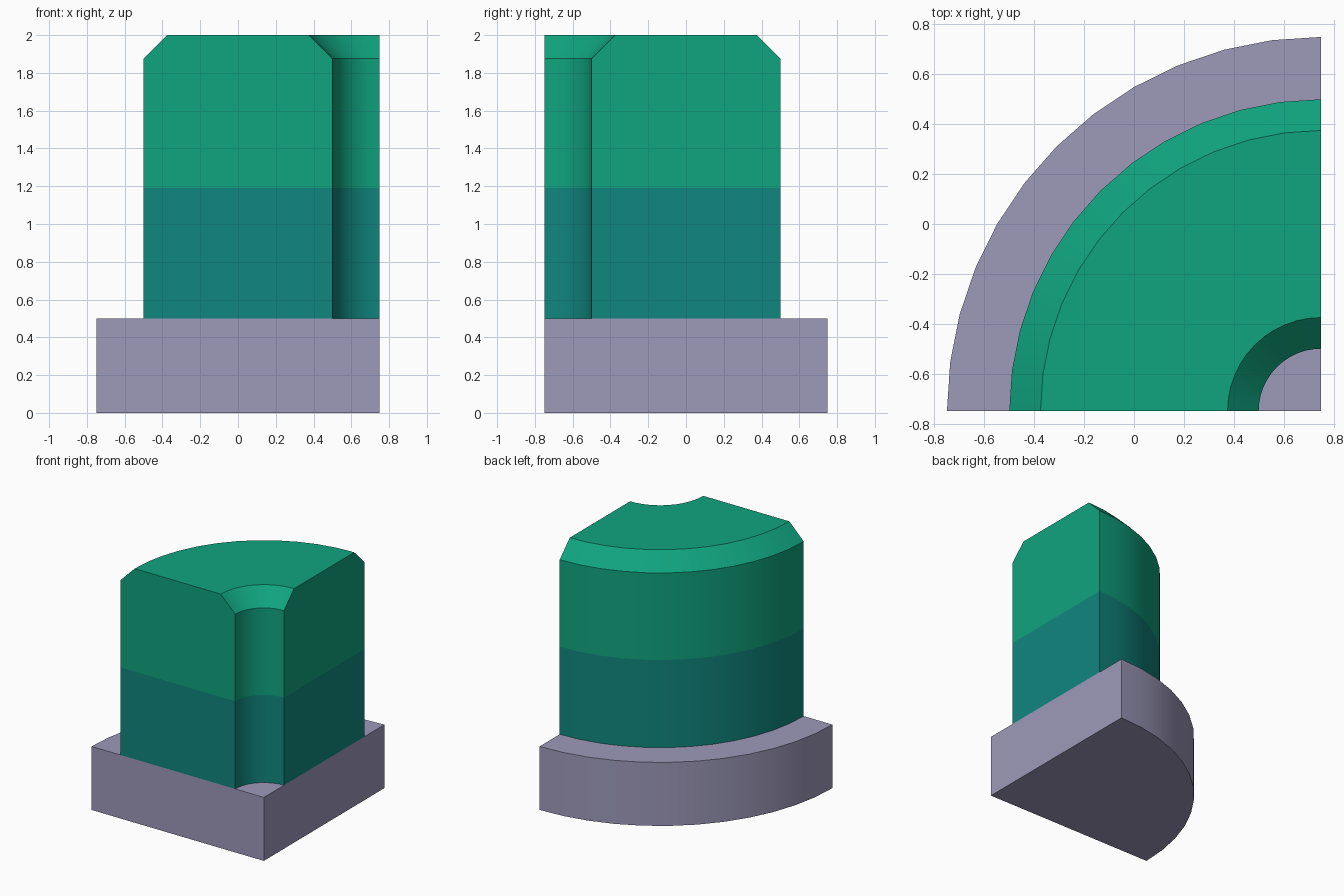
import bpy, bmesh
from math import cos, sin, pi, radians

if "Cube" in bpy.data.objects:
    bpy.data.objects.remove(bpy.data.objects["Cube"])

CORNER = (0.75, -0.75)   # axis of the quarter revolve
SEGMENTS = 12


def material(name, rgb):
    m = bpy.data.materials.new(name)
    m.diffuse_color = (*rgb, 1)
    m.use_nodes = True
    m.node_tree.nodes["Principled BSDF"].inputs["Base Color"].default_value = m.diffuse_color
    return m


def quarter_revolve(name, profile, mats, split=None):
    """Sweep a closed (radius, z) profile 90 degrees about the corner axis."""
    bm = bmesh.new()
    rings = []
    for i in range(SEGMENTS + 1):
        a = pi / 2 + pi / 2 * i / SEGMENTS
        rings.append([bm.verts.new((CORNER[0] + r * cos(a), CORNER[1] + r * sin(a), z))
                      for r, z in profile])
    n = len(profile)
    for a, b in zip(rings, rings[1:]):
        for j in range(n):
            k = (j + 1) % n
            if profile[j][0] == profile[k][0] == 0:
                continue    # edge lying on the axis sweeps no surface
            bm.faces.new((a[j], a[k], b[k], b[j]))
    bm.faces.new(rings[0])
    bm.faces.new(rings[-1])
    bmesh.ops.remove_doubles(bm, verts=bm.verts[:], dist=1e-5)
    # colour band boundary
    if split is not None:
        bmesh.ops.bisect_plane(bm, geom=bm.verts[:] + bm.edges[:] + bm.faces[:],
                               plane_co=(0, 0, split), plane_no=(0, 0, 1))
        for f in bm.faces:
            f.material_index = int(f.calc_center_median().z > split)
    bmesh.ops.recalc_face_normals(bm, faces=bm.faces[:])
    mesh = bpy.data.meshes.new(name)
    bm.to_mesh(mesh)
    bm.free()
    for m in mats:
        mesh.materials.append(m)
    ob = bpy.data.objects.new(name, mesh)
    bpy.context.collection.objects.link(ob)
    bpy.ops.object.select_all(action='DESELECT')
    ob.select_set(True)
    bpy.context.view_layer.objects.active = ob
    bpy.ops.object.shade_smooth_by_angle(angle=radians(30))
    return ob


lilac = material("lilac", (0.34, 0.32, 0.49))
teal = material("teal", (0.005, 0.24, 0.21))
green = material("green", (0.005, 0.37, 0.21))

# plinth: solid quarter disc
quarter_revolve("base", [(0, 0), (1.5, 0), (1.5, 0.5), (0, 0.5)], [lilac])

# wall: quarter ring with chamfered top edges, two colour bands
quarter_revolve("curved_wall",
                [(0.25, 0.5), (1.25, 0.5), (1.25, 1.875), (1.125, 2),
                 (0.375, 2), (0.25, 1.875)],
                [teal, green], split=1.19)
